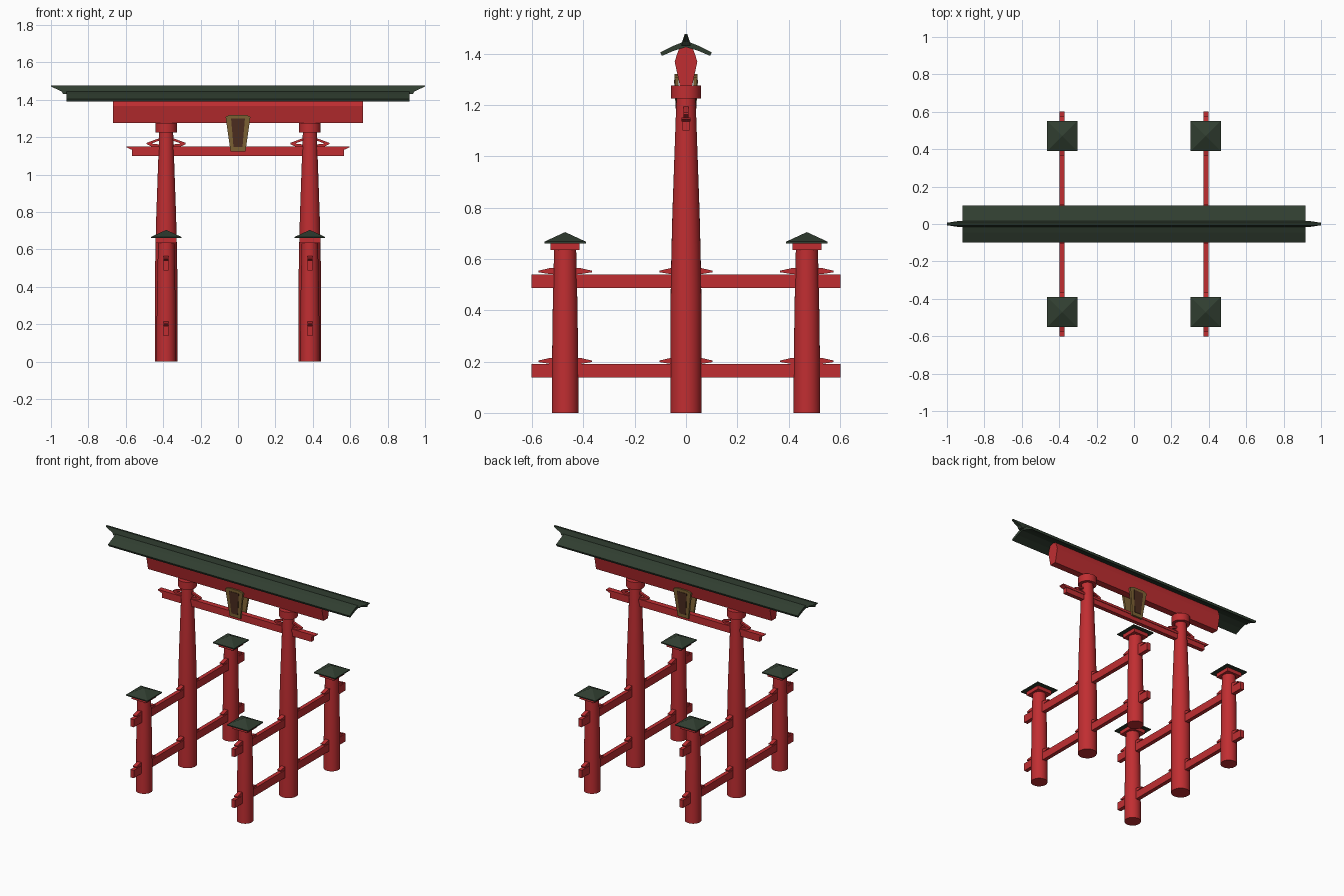
import bpy, bmesh, math
from mathutils import Vector

if "Cube" in bpy.data.objects:
    bpy.data.objects.remove(bpy.data.objects["Cube"])

def material(name, rgb):
    m = bpy.data.materials.new(name)
    m.diffuse_color = (*rgb, 1)
    m.use_nodes = True
    m.node_tree.nodes["Principled BSDF"].inputs["Base Color"].default_value = m.diffuse_color
    return m

RED = material("vermilion red", (0.53, 0.027, 0.031))
GREEN = material("dark green", (0.030, 0.048, 0.030))
GOLD = material("old gold", (0.21, 0.125, 0.035))
BROWN = material("dark brown", (0.075, 0.027, 0.014))

def finish(name, bm, mat, smooth=False):
    bmesh.ops.recalc_face_normals(bm, faces=bm.faces)
    me = bpy.data.meshes.new(name)
    bm.to_mesh(me)
    bm.free()
    me.materials.append(mat)
    ob = bpy.data.objects.new(name, me)
    bpy.context.collection.objects.link(ob)
    if smooth:
        bpy.ops.object.select_all(action='DESELECT')
        ob.select_set(True)
        bpy.context.view_layer.objects.active = ob
        bpy.ops.object.shade_smooth_by_angle(angle=math.radians(35))
    return ob

def stack(bm, rings):
    """Join equal rings of points into a closed solid."""
    rings = [[bm.verts.new(p) for p in r] for r in rings]
    n = len(rings[0])
    for a, b in zip(rings, rings[1:]):
        for i in range(n):
            j = (i + 1) % n
            bm.faces.new((a[i], a[j], b[j], b[i]))
    bm.faces.new(rings[0])
    bm.faces.new(rings[-1])

def lathe(name, x, y, profile, mat, n=32):
    bm = bmesh.new()
    ang = [2 * math.pi * i / n for i in range(n)]
    stack(bm, [[(x + r * math.cos(a), y + r * math.sin(a), z) for a in ang] for r, z in profile])
    return finish(name, bm, mat, True)

def block(name, x, y, levels, mat):
    """Rectangular solid from (half x, half y, z) levels."""
    bm = bmesh.new()
    stack(bm, [[(x + sx * hx, y + sy * hy, z) for sx, sy in ((-1, -1), (1, -1), (1, 1), (-1, 1))]
               for hx, hy, z in levels])
    return finish(name, bm, mat)

def prism(name, pts, axis, lo, hi, mat, shear=0.0):
    """Extrude a (side, z) outline along x or y; shear leans it along y."""
    bm = bmesh.new()
    if axis == 'x':
        rings = [[(d, u, z) for u, z in pts] for d in (lo, hi)]
    else:
        rings = [[(u, d + shear * (z - 1.12), z) for u, z in pts] for d in (lo, hi)]
    stack(bm, rings)
    return finish(name, bm, mat)

def mirrored(half):
    """Complete a right-hand half outline to both sides."""
    return half + [(-u, z) for u, z in reversed(half) if u != 0]

PX, PY, W = 0.384, 0.471, 0.0135
for sx, side in ((-1, "left"), (1, "right")):
    x = sx * PX
    # main pillars with collars
    lathe(side + "_pillar", x, 0, [(.06, 0), (.06, .45), (.057, .62), (.053, .78), (.047, .95),
                                   (.041, 1.12), (.037, 1.235)], RED)
    lathe(side + "_pillar_collar", x, 0, [(.058, 1.225), (.058, 1.276)], RED)

    # support posts with small roofs
    for sy, end in ((-1, "front"), (1, "back")):
        y = sy * PY
        tag = f"{side}_{end}_post"
        lathe(tag, x, y, [(.052, 0), (.051, .2), (.048, .42), (.043, .64)], RED)
        block(tag + "_cap", x, y, [(.056, .056, .635), (.056, .056, .664)], RED)
        block(tag + "_roof", x, y, [(.081, .081, .660), (.081, .081, .667), (.001, .001, .704)], GREEN)

    # side rails and their wedges
    for z, level in ((.137, "lower"), (.487, "upper")):
        block(f"{side}_{level}_rail", x, 0, [(W, .602, z), (W, .602, z + .053)], RED)
        for y in (-PY, 0, PY):
            for s in (-1, 1):
                prism(f"{side}_{level}_wedge",
                      [(y + s * u, z + h) for u, h in ((.03, .052), (.06, .054), (.104, .061),
                                                       (.104, .067), (.06, .077), (.03, .077))],
                      'x', x - W, x + W, RED)

    # slanted wedges on the tie beam
    for s in (-1, 1):
        prism(side + "_tie_wedge",
              [(x + s * u, z) for u, z in ((.025, 1.149), (.075, 1.149), (.104, 1.163), (.104, 1.170),
                                           (.025, 1.199), (.025, 1.186), (.08, 1.166), (.025, 1.160))],
              'y', -.009, .009, RED)

# tie beam with flared top board
block("tie_beam", 0, 0, [(.567, .014, 1.10), (.567, .014, 1.136)], RED)
block("tie_beam_board", 0, 0, [(.572, .018, 1.135), (.596, .018, 1.146), (.596, .018, 1.151)], RED)

# lintel with six-sided section
prism("lintel", mirrored([(.024, 1.275), (.044, 1.368), (.036, 1.395), (.024, 1.425)]),
      'x', -.667, .667, RED)

# main roof and ridge
prism("roof", mirrored([(0, 1.450), (.045, 1.432), (.100, 1.405), (.094, 1.391), (.045, 1.412)])
      [:5] + [(0, 1.425)] + [(-.045, 1.412), (-.094, 1.391), (-.100, 1.405), (-.045, 1.432)],
      'x', -.918, .918, GREEN)
block("roof_ridge", 0, 0, [(.935, .017, 1.432), (.945, .015, 1.446), (.998, .007, 1.470),
                           (1.0, .006, 1.476)], GREEN)

# tilted plaque on both faces
for s, end in ((-1, "front"), (1, "back")):
    def plate(name, half, lo, hi, mat):
        prism(f"{end}_{name}", mirrored(half), 'y', s * lo, s * hi, mat, s * .06)
    plate("plaque_frame", [(.040, 1.124), (.066, 1.306), (.062, 1.312), (.040, 1.320)], .019, .033, GOLD)
    plate("plaque_panel", [(.024, 1.148), (.037, 1.300)], .030, .036, BROWN)
